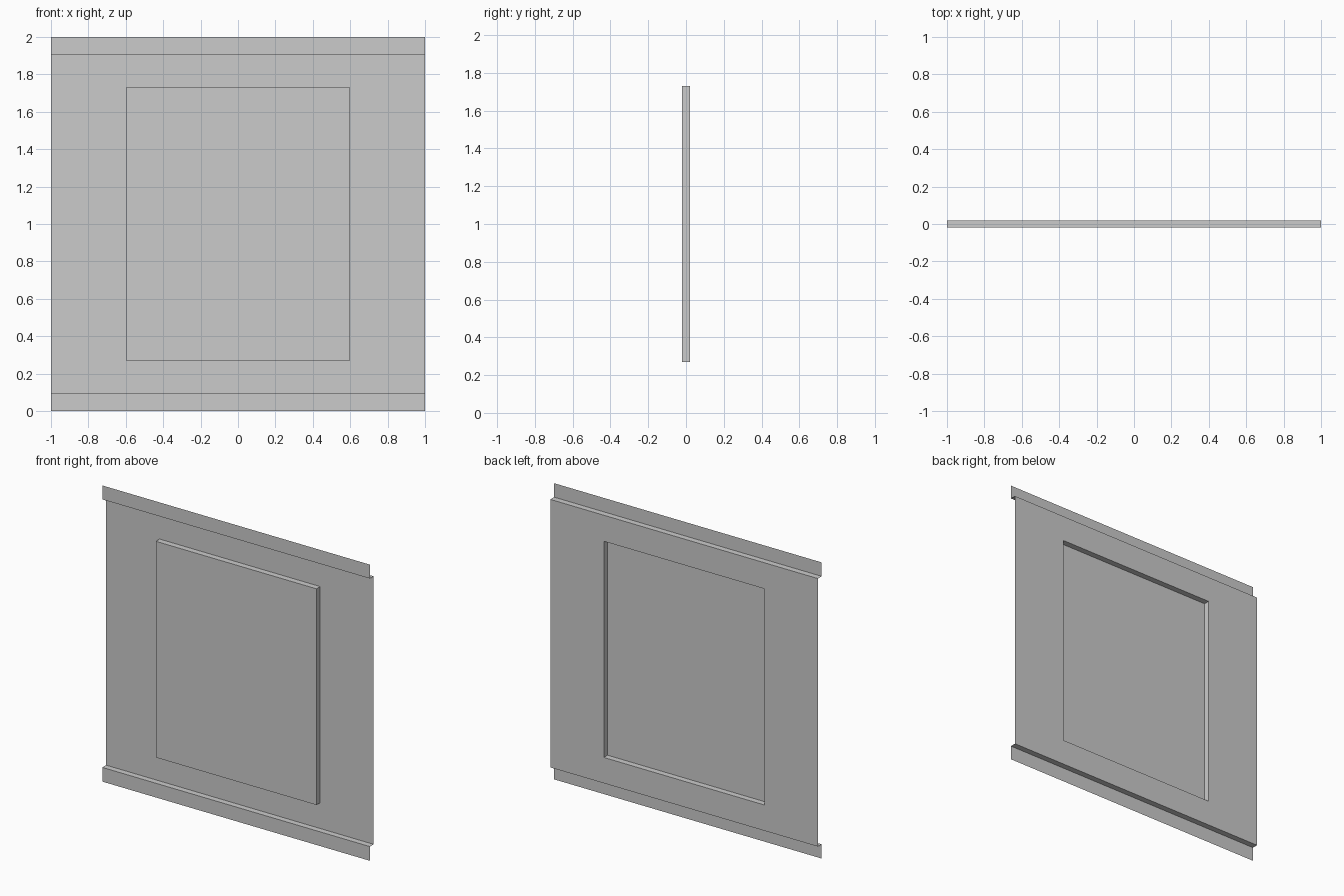
import bpy

if "Cube" in bpy.data.objects:
    bpy.data.objects.remove(bpy.data.objects["Cube"])

HALF_W, FRONT, BACK = 1.0, -0.02, 0.02
Z_LOW, Z_HIGH = 0.096, 1.906


def make_object(name, verts, faces):
    mesh = bpy.data.meshes.new(name)
    mesh.from_pydata(verts, [], faces)
    mesh.update()
    obj = bpy.data.objects.new(name, mesh)
    bpy.context.collection.objects.link(obj)
    return obj


def strip(name, profile):
    """Sweep a (y, z) profile, listed bottom to top, across the width."""
    verts = [(x, y, z) for y, z in profile for x in (-HALF_W, HALF_W)]
    faces = [(2 * i, 2 * i + 1, 2 * i + 3, 2 * i + 2) for i in range(len(profile) - 1)]
    return make_object(name, verts, faces)


def ring(half, y, z0, z1):
    return [(-half, y, z0), (half, y, z0), (half, y, z1), (-half, y, z1)]


# Stepped mounting flanges along the lower and upper edges
strip("lower_flange", [(FRONT, 0), (FRONT, Z_LOW), (BACK, Z_LOW)])
strip("upper_flange", [(BACK, Z_HIGH), (FRONT, Z_HIGH), (FRONT, 2)])

# Pressed sheet: flat surround, straight walls, raised centre (hollow behind)
rings = [
    ring(HALF_W, BACK, Z_LOW, Z_HIGH),
    ring(0.6, BACK, 0.27, 1.73),
    ring(0.6, FRONT, 0.27, 1.73),
]
faces = [
    (4 * r + i, 4 * r + (i + 1) % 4, 4 * r + 4 + (i + 1) % 4, 4 * r + 4 + i)
    for r in range(2) for i in range(4)
]
faces.append((8, 9, 10, 11))
make_object("pressed_panel", sum(rings, []), faces)
